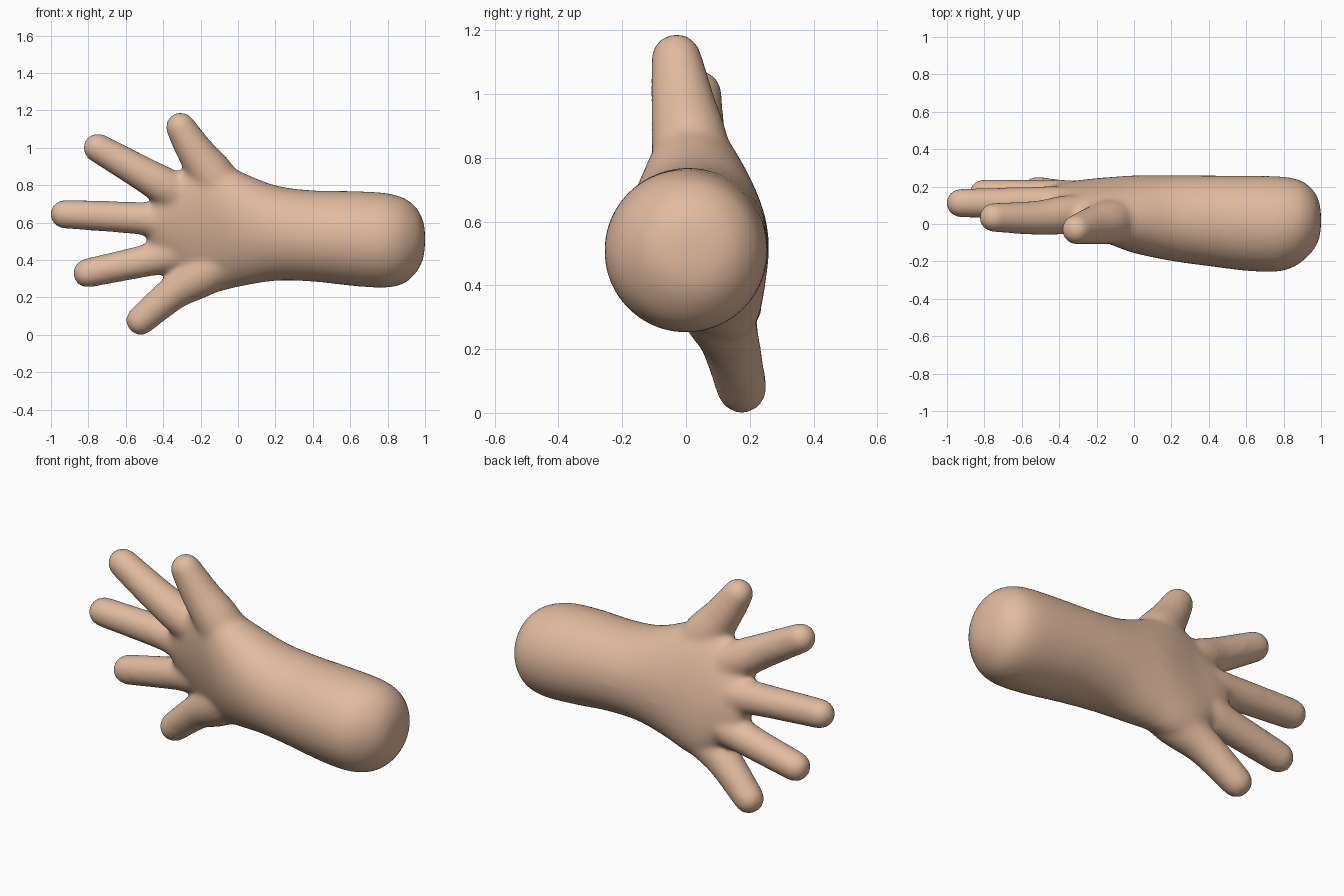
import bpy, bmesh, math
from mathutils import Vector

if "Cube" in bpy.data.objects:
    bpy.data.objects.remove(bpy.data.objects["Cube"])

skin = bpy.data.materials.new("warm_skin")
skin.diffuse_color = (0.76, 0.495, 0.345, 1)
skin.use_nodes = True
skin.node_tree.nodes["Principled BSDF"].inputs["Base Color"].default_value = skin.diffuse_color
bm = bmesh.new()
SEG = 32


def spline(rows, steps=5):
    """Smoothly interpolate rows of numbers."""
    out = []
    for i in range(len(rows) - 1):
        a, b, c, d = (rows[max(0, min(len(rows) - 1, i + k))] for k in (-1, 0, 1, 2))
        for s in range(steps):
            t = s / steps
            out.append([0.5 * (2 * q + (r - p) * t + (2 * p - 5 * q + 4 * r - u) * t * t
                               + (3 * q - p - 3 * r + u) * t ** 3) for p, q, r, u in zip(a, b, c, d)])
    return out + [list(rows[-1])]


def loft(rings):
    """Closed skin over a list of point rings."""
    loops = [[bm.verts.new(p) for p in ring] for ring in rings]
    faces = [bm.faces.new((a[j], a[(j + 1) % SEG], b[(j + 1) % SEG], b[j]))
             for a, b in zip(loops, loops[1:]) for j in range(SEG)]
    faces += [bm.faces.new(loops[0][::-1]), bm.faces.new(loops[-1])]
    bmesh.ops.recalc_face_normals(bm, faces=faces)


def angles():
    return [2 * math.pi * j / SEG for j in range(SEG)]


# Forearm and palm: x, bottom z, top z, centre y, half depth, sideways lean
sections = [
    (1.000, 0.47, 0.56, 0.02, 0.04, 0), (0.990, 0.405, 0.61, 0.02, 0.10, 0),
    (0.962, 0.345, 0.67, 0.02, 0.157, 0), (0.91, 0.288, 0.72, 0.016, 0.208, 0),
    (0.85, 0.260, 0.746, 0.007, 0.239, 0), (0.76, 0.251, 0.762, 0.000, 0.256, 0),
    (0.60, 0.262, 0.769, 0.004, 0.255, 0),
    (0.40, 0.284, 0.773, 0.017, 0.243, 0), (0.20, 0.288, 0.80, 0.031, 0.229, -0.05),
    (0.00, 0.255, 0.88, 0.052, 0.204, -0.13), (-0.13, 0.225, 0.945, 0.071, 0.168, -0.18),
    (-0.24, 0.240, 0.93, 0.088, 0.135, -0.21), (-0.36, 0.34, 0.83, 0.102, 0.11, -0.22),
    (-0.45, 0.43, 0.74, 0.11, 0.082, -0.22), (-0.485, 0.50, 0.66, 0.11, 0.04, -0.22)]
rings = []
for x, lo, hi, yc, ry, lean in spline(sections):
    zc, rz = (lo + hi) / 2, (hi - lo) / 2
    rings.append([(x, yc + ry * math.cos(a) + lean * rz * math.sin(a), zc + rz * math.sin(a))
                  for a in angles()])
loft(rings)

# Thumb and fingers: x, y, z, radius from root to tip centre
digits = [
    [(0.00, 0.03, 0.62, 0.10), (-0.115, 0.015, 0.82, 0.122), (-0.225, -0.01, 0.975, 0.101), (-0.307, -0.03, 1.11, 0.081)],
    [(-0.22, 0.085, 0.69, 0.08), (-0.36, 0.052, 0.775, 0.103), (-0.52, 0.033, 0.868, 0.092), (-0.75, 0.035, 1.00, 0.079)],
    [(-0.25, 0.11, 0.60, 0.08), (-0.40, 0.108, 0.61, 0.097), (-0.55, 0.112, 0.625, 0.087), (-0.927, 0.112, 0.645, 0.078)],
    [(-0.20, 0.12, 0.48, 0.08), (-0.36, 0.137, 0.43, 0.098), (-0.50, 0.15, 0.395, 0.087), (-0.805, 0.16, 0.33, 0.079)],
    [(-0.02, 0.07, 0.44, 0.12), (-0.18, 0.10, 0.325, 0.117), (-0.34, 0.137, 0.228, 0.094), (-0.52, 0.175, 0.077, 0.08)]]
for path in digits:
    rows = spline(path)
    tip, r = Vector(rows[-1][:3]), rows[-1][3]
    direction = (tip - Vector(rows[-2][:3])).normalized()
    # rounded fingertip
    for k in range(1, 8):
        t = k * math.pi / 16
        rows.append([*(tip + direction * r * math.sin(t)), r * math.cos(t)])
    rings = []
    for i, row in enumerate(rows):
        p = Vector(row[:3])
        d = (Vector(rows[min(i + 1, len(rows) - 1)][:3]) - Vector(rows[max(i - 1, 0)][:3])).normalized()
        u = d.cross(Vector((0, 1, 0))).normalized()
        v = d.cross(u)
        rings.append([p + (u * math.cos(a) + v * math.sin(a)) * row[3] for a in angles()])
    loft(rings)

mesh = bpy.data.meshes.new("hand_and_forearm")
bm.to_mesh(mesh)
bm.free()
mesh.materials.append(skin)
hand = bpy.data.objects.new("hand_and_forearm", mesh)
bpy.context.collection.objects.link(hand)

# Fuse the parts into one soft skin
fuse = hand.modifiers.new("fuse", "REMESH")
fuse.mode = 'VOXEL'
fuse.voxel_size = 0.013
fuse.use_smooth_shade = True
soften = hand.modifiers.new("soften", "SMOOTH")
soften.factor = 0.5
soften.iterations = 24
